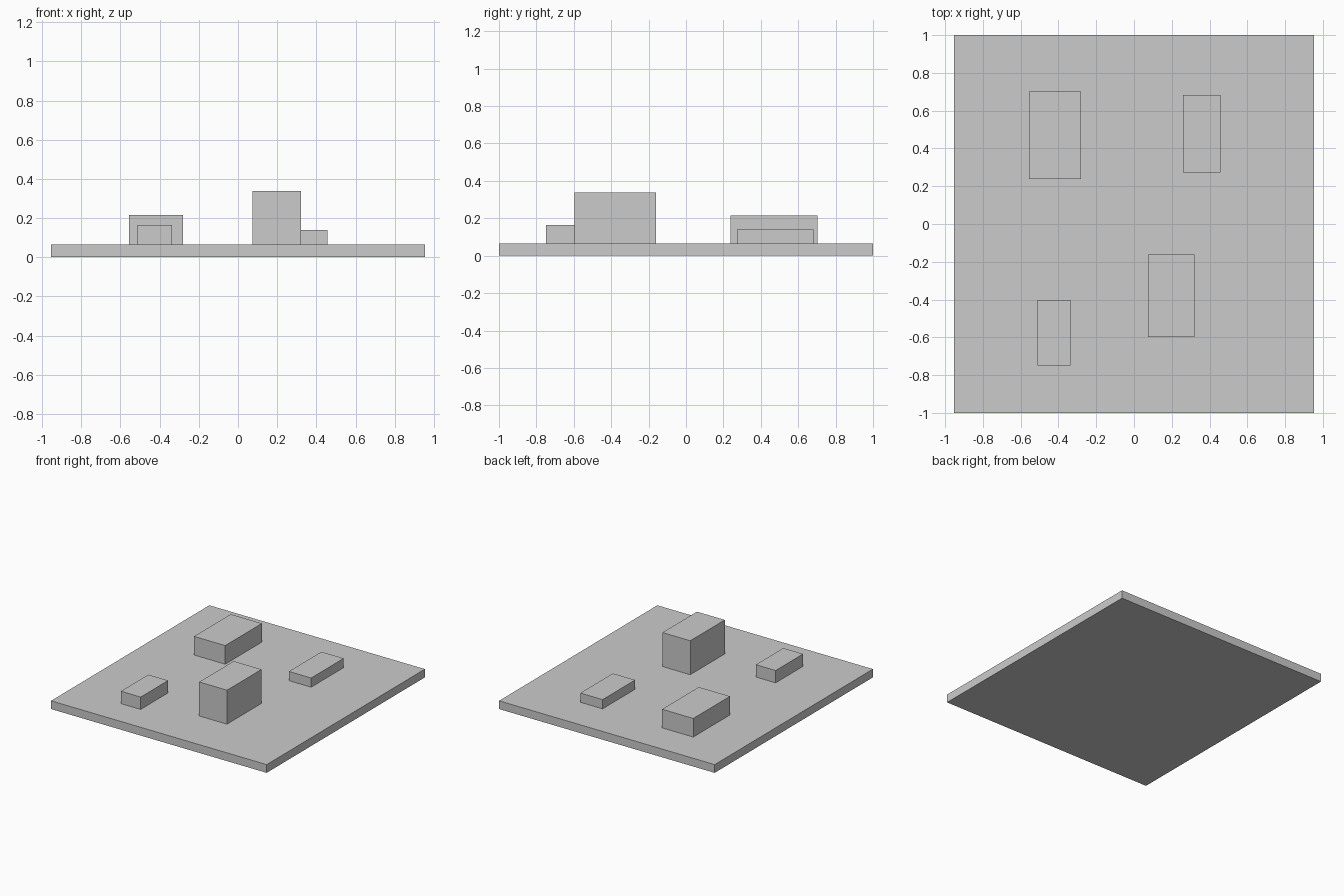
import bpy

if "Cube" in bpy.data.objects:
    bpy.data.objects.remove(bpy.data.objects["Cube"])


def box(name, x, y, z):
    """Axis-aligned block given its (min, max) extents."""
    bpy.ops.mesh.primitive_cube_add(size=1)
    ob = bpy.context.object
    ob.name = name
    ob.location = [(a + b) / 2 for a, b in (x, y, z)]
    ob.scale = [b - a for a, b in (x, y, z)]
    bpy.ops.object.transform_apply(location=False, rotation=False, scale=True)
    return ob


DECK = 0.066  # top of the base plate

# Base plate
box("base_plate", (-0.954, 0.954), (-1, 1), (0, DECK))

# Four blocks standing on the plate: name, x range, y range, top height
blocks = [
    ("back_left_block", (-0.556, -0.28), (0.238, 0.702), 0.215),
    ("tall_front_block", (0.075, 0.321), (-0.597, -0.161), 0.338),
    ("front_left_block", (-0.512, -0.337), (-0.749, -0.402), 0.165),
    ("back_right_block", (0.26, 0.457), (0.272, 0.683), 0.14),
]
for name, x, y, top in blocks:
    box(name, x, y, (DECK, top))
